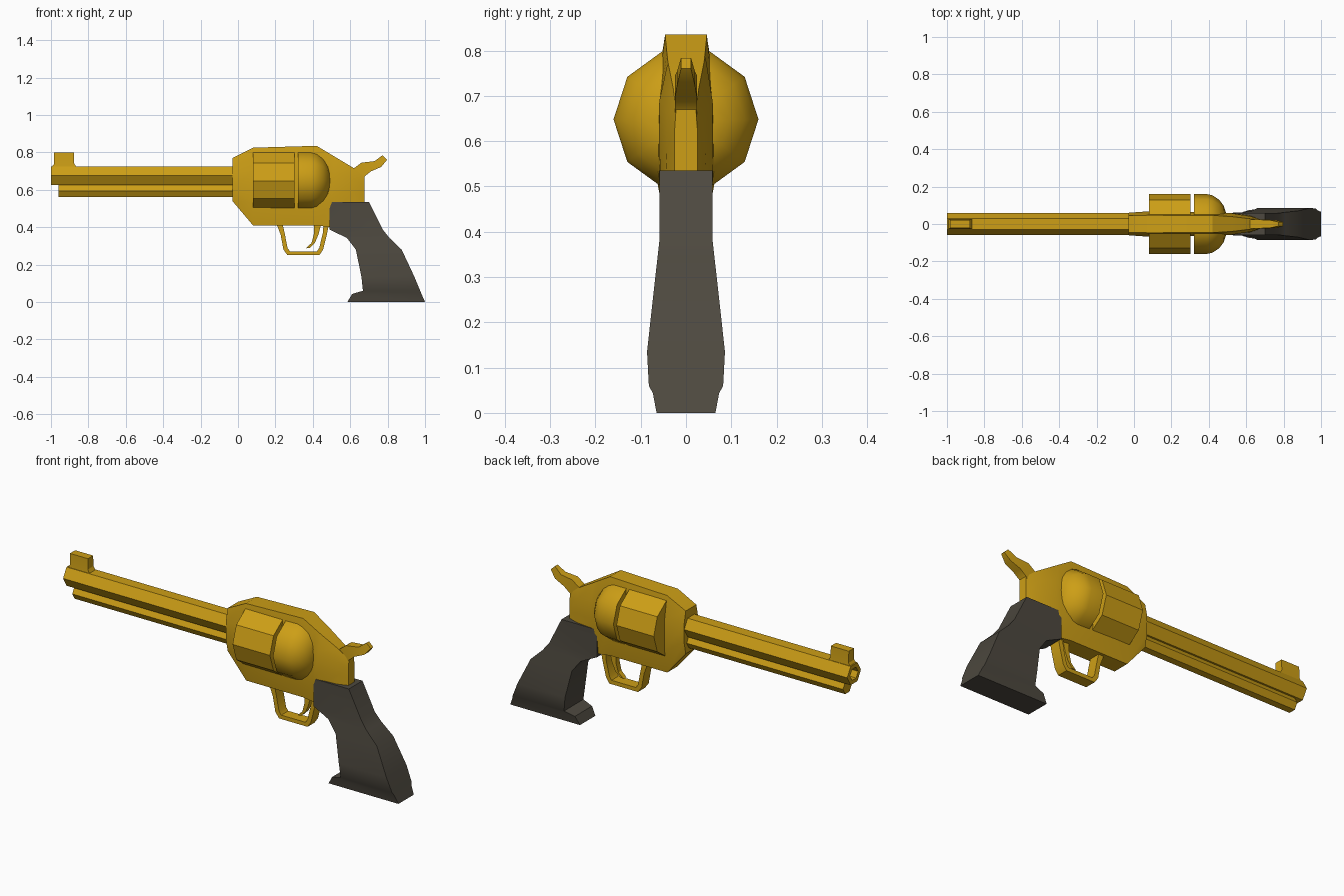
import bpy, bmesh, math


def material(name, rgb):
    m = bpy.data.materials.new(name)
    m.diffuse_color = (*rgb, 1)
    return m


GOLD = material("golden metal", (0.61, 0.345, 0.008))
DARK = material("dark grip", (0.075, 0.066, 0.05))


def loft(name, rings, mat, angle=30):
    """Skin a list of equal-length rings and cap both ends."""
    bm = bmesh.new()
    vr = [[bm.verts.new(p) for p in r] for r in rings]
    n = len(rings[0])
    for a, b in zip(vr, vr[1:]):
        for i in range(n):
            j = (i + 1) % n
            bm.faces.new((a[i], a[j], b[j], b[i]))
    bm.faces.new(vr[0])
    bm.faces.new(vr[-1])
    bmesh.ops.recalc_face_normals(bm, faces=bm.faces)
    me = bpy.data.meshes.new(name)
    bm.to_mesh(me)
    bm.free()
    me.materials.append(mat)
    ob = bpy.data.objects.new(name, me)
    bpy.context.collection.objects.link(ob)
    bpy.ops.object.select_all(action='DESELECT')
    ob.select_set(True)
    bpy.context.view_layer.objects.active = ob
    bpy.ops.object.shade_smooth_by_angle(angle=math.radians(angle))
    return ob


def lathe(name, sides, zc, profile, angle=30):
    """Turned part along x; profile is (x, radius), a corner points to +y."""
    angs = [2 * math.pi * i / sides for i in range(sides)]
    loft(name, [[(x, r * math.cos(a), zc + r * math.sin(a)) for a in angs]
                for x, r in profile], GOLD, angle)


def strip(name, stations, mat=GOLD, angle=30):
    """Four-sided bar; each station is (x1, z1, x2, z2, half width)."""
    loft(name, [[(a, -w, b), (a, w, b), (c, w, d), (c, -w, d)]
                for a, b, c, d, w in stations], mat, angle)


# Hexagonal barrel with open bore, and the ejector rod below
lathe("barrel", 6, 0.675, [(-0.8, 0.034), (-1, 0.034), (-1, 0.058), (0, 0.058)])
lathe("ejector_rod", 6, 0.594, [(-0.96, 0.037), (0, 0.037)])

# Front sight with flared foot
strip("front_sight", [(-1, 0.715, -0.86, 0.715, 0.027),
                      (-0.984, 0.738, -0.877, 0.743, 0.024),
                      (-0.984, 0.80, -0.877, 0.80, 0.022)])

# Ten-sided drum and the domed shield behind it
lathe("drum", 10, 0.648, [(0.08, 0.16), (0.302, 0.16)])
lathe("recoil_shield", 10, 0.648, [(0.32, 0.16), (0.39, 0.16), (0.42, 0.153),
                                   (0.455, 0.13), (0.48, 0.097), (0.492, 0.06)], 40)

# Frame: x, top, bottom, half widths at top, middle and bottom
frame = [(-0.03, 0.77, 0.54, 0.045, 0.06, 0.045),
         (0.08, 0.825, 0.41, 0.047, 0.068, 0.045),
         (0.42, 0.835, 0.41, 0.046, 0.062, 0.045),
         (0.49, 0.793, 0.40, 0.042, 0.06, 0.045),
         (0.52, 0.775, 0.50, 0.04, 0.058, 0.055),
         (0.62, 0.715, 0.525, 0.028, 0.042, 0.045),
         (0.675, 0.67, 0.525, 0.022, 0.025, 0.025)]
rings = []
for x, t, b, wt, wm, wb in frame:
    h = t - b
    half = [(wt, t), (wm, t - 0.3 * h), (wm, b + 0.3 * h), (wb, b)]
    rings.append([(x, y, z) for y, z in half] +
                 [(x, -y, z) for y, z in reversed(half)])
loft("frame", rings, GOLD)

# Hammer
strip("hammer", [(0.60, 0.71, 0.66, 0.64, 0.024),
                 (0.62, 0.715, 0.675, 0.67, 0.024),
                 (0.66, 0.745, 0.71, 0.698, 0.024),
                 (0.73, 0.753, 0.765, 0.722, 0.02),
                 (0.772, 0.784, 0.797, 0.76, 0.011)], angle=35)

# Trigger guard and trigger
strip("trigger_guard", [(0.205, 0.42, 0.238, 0.42, 0.03),
                        (0.228, 0.36, 0.25, 0.365, 0.03),
                        (0.243, 0.28, 0.265, 0.288, 0.03),
                        (0.265, 0.25, 0.278, 0.271, 0.03),
                        (0.435, 0.25, 0.422, 0.271, 0.03),
                        (0.455, 0.28, 0.434, 0.288, 0.03),
                        (0.475, 0.36, 0.453, 0.365, 0.03),
                        (0.487, 0.42, 0.458, 0.42, 0.03)])
strip("trigger", [(0.408, 0.42, 0.445, 0.42, 0.015),
                  (0.405, 0.36, 0.43, 0.36, 0.015),
                  (0.393, 0.315, 0.412, 0.318, 0.014),
                  (0.363, 0.287, 0.385, 0.29, 0.012)])

# Grip: front edge, back edge and half width at each height
grip = [(0.585, 1.0, 0, 0.065), (0.61, 0.981, 0.043, 0.073),
        (0.668, 0.974, 0.06, 0.082), (0.66, 0.943, 0.135, 0.086),
        (0.63, 0.875, 0.28, 0.07), (0.583, 0.81, 0.342, 0.063),
        (0.49, 0.774, 0.387, 0.058), (0.49, 0.70, 0.535, 0.058)]
strip("grip", [(f, z, b, z, w) for f, b, z, w in grip], DARK)
